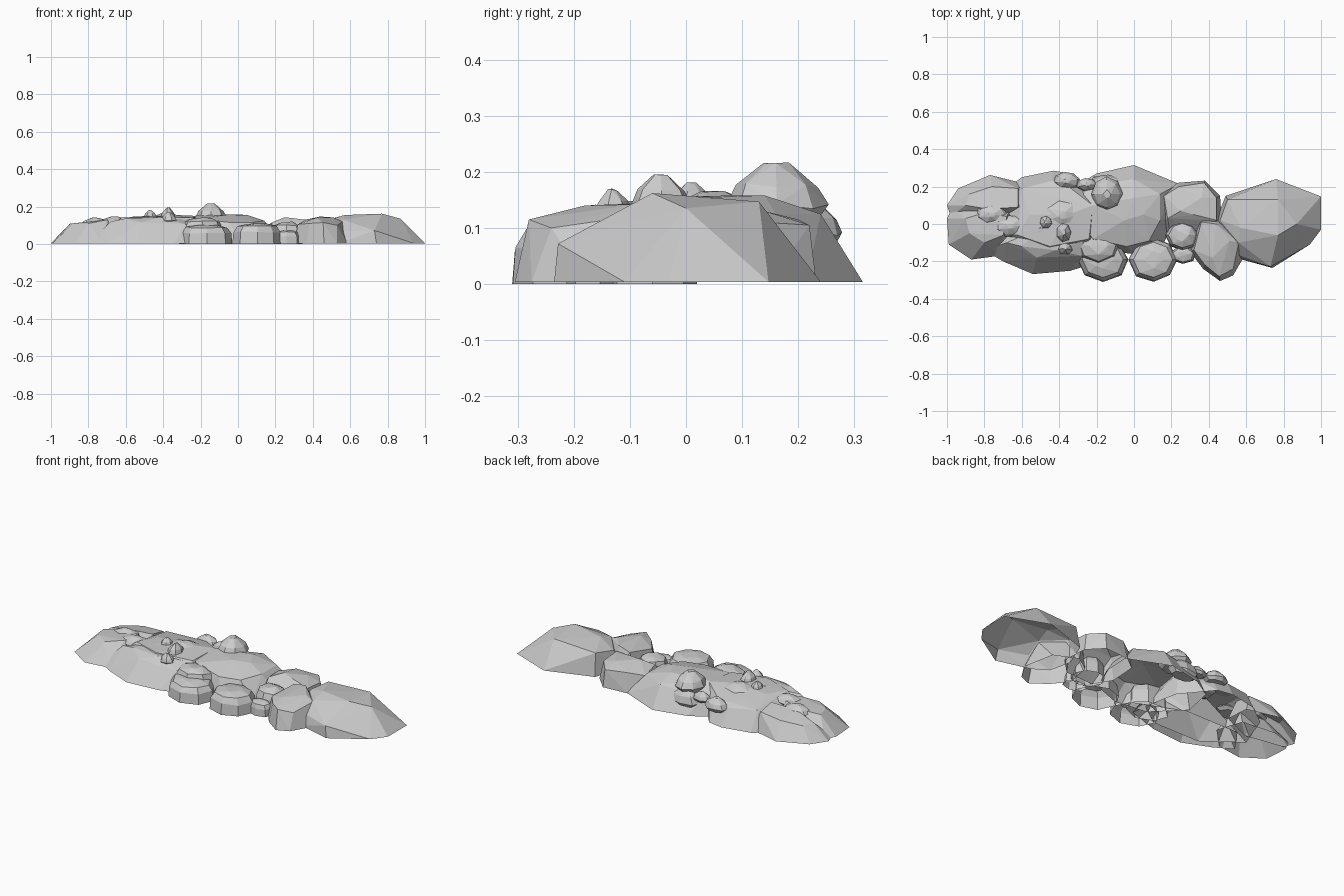
import bpy, bmesh, math, random

random.seed(4)


def hull(name, points, open_bottom):
    bm = bmesh.new()
    for p in points:
        bm.verts.new(p)
    res = bmesh.ops.convex_hull(bm, input=bm.verts[:])
    junk = {v for v in res["geom_interior"] + res["geom_unused"]
            if isinstance(v, bmesh.types.BMVert)}
    bmesh.ops.delete(bm, geom=list(junk), context='VERTS')
    bm.normal_update()
    if open_bottom:
        under = [f for f in bm.faces if f.normal.z < -0.95]
        bmesh.ops.delete(bm, geom=under, context='FACES')
    me = bpy.data.meshes.new(name)
    bm.to_mesh(me)
    bm.free()
    ob = bpy.data.objects.new(name, me)
    bpy.context.collection.objects.link(ob)


# Large rock: ground outline plus the corners of its faceted top
def rock(name, outline, tops):
    hull(name, [(x, y, 0.004) for x, y in outline] + tops, True)


# Small rock: stacked jittered rings (scale, height fraction)
def boulder(name, x, y, z0, rx, ry, h, rings, sides=7, turn=0.0, open_bottom=False):
    pts = []
    side_j = [random.uniform(0.93, 1.05) for _ in range(sides)]
    for k, (s, t) in enumerate(rings):
        for i in range(sides):
            a = turn + math.tau * i / sides
            r = s * side_j[i]
            zj = 0 if k == 0 else random.uniform(-0.08, 0.0) * h
            pts.append((x + rx * r * math.cos(a), y + ry * r * math.sin(a), z0 + t * h + zj))
    hull(name, pts, open_bottom)


# Big rocks, right to left
rock("right_rock",
     [(1, .147), (.76, .24), (.49, .15), (.43, 0), (.46, -.13), (.54, -.18), (.74, -.235), (.94, -.11), (1, -.03)],
     [(.5, .13, .135), (.77, .13, .147), (.57, -.02, .155), (.77, -.06, .162), (.87, .0, .135),
      (.73, -.228, .072), (.57, -.17, .07), (.56, -.1, .13), (.46, .02, .12)])
rock("back_right_rock",
     [(.15, .16), (.23, .22), (.38, .232), (.46, .15), (.47, .0), (.38, -.09), (.2, -.1), (.14, .0)],
     [(.16, .15, .1), (.24, .2, .115), (.375, .22, .105), (.44, .14, .11), (.25, .07, .143),
      (.32, .05, .135), (.36, .14, .13), (.18, .03, .115), (.44, .02, .12)])
rock("front_right_rock",
     [(.3, -.15), (.37, -.24), (.46, -.305), (.53, -.275), (.585, -.18), (.55, 0), (.42, .06), (.33, .0)],
     [(.32, -.14, .105), (.38, -.22, .11), (.455, -.28, .115), (.53, -.24, .1), (.42, -.18, .14),
      (.51, -.09, .142), (.44, .0, .147), (.36, .01, .13), (.56, -.1, .12)])
rock("centre_rock",
     [(0, .315), (.24, .215), (.23, .05), (.16, -.1), (0, -.16), (-.2, -.14), (-.36, .02), (-.32, .2), (-.2, .27)],
     [(0, .24, .125), (.14, .16, .125), (.14, .02, .125), (.08, -.09, .115), (-.04, -.12, .115),
      (-.05, .02, .157), (.05, .05, .155), (.0, .14, .158), (-.22, .1, .152), (-.25, .2, .1),
      (-.22, -.08, .135), (-.31, .05, .14)])
rock("left_middle_rock",
     [(-.72, .16), (-.6, .25), (-.43, .285), (-.34, .27), (-.2, .1), (-.16, -.1), (-.3, -.2), (-.6, -.2), (-.8, -.05)],
     [(-.6, .19, .115), (-.44, .23, .1), (-.35, .2, .12), (-.56, .05, .146), (-.35, .05, .156),
      (-.24, -.08, .14), (-.45, -.12, .147), (-.62, -.06, .143), (-.22, .1, .15)])
rock("left_front_rock",
     [(-.8, -.14), (-.7, -.2), (-.54, -.268), (-.34, -.25), (-.15, -.19), (-.12, -.1), (-.35, .0), (-.7, .0)],
     [(-.6, -.12, .137), (-.42, -.14, .142), (-.28, -.17, .105), (-.68, -.1, .12), (-.27, -.09, .13),
      (-.5, -.02, .15), (-.52, -.18, .115)])
rock("left_back_rock",
     [(-1, .1), (-.94, .19), (-.77, .262), (-.58, .215), (-.57, .08), (-.75, 0), (-.98, .04)],
     [(-.9, .1, .09), (-.88, .16, .085), (-.76, .2, .1), (-.62, .19, .11), (-.62, .09, .13), (-.78, .08, .122)])
rock("left_end_rock",
     [(-1, .03), (-.99, -.11), (-.87, -.19), (-.72, -.17), (-.6, -.05), (-.65, .1), (-.85, .12), (-.97, .09)],
     [(-.9, .03, .108), (-.88, -.05, .11), (-.8, -.1, .11), (-.7, -.06, .13), (-.68, .04, .135), (-.8, .06, .12)])

# Low, steep-sided rocks along the front edge
low = [(1.0, 0), (.96, .6), (.8, .88), (.4, 1)]
for name, x, y, rx, ry, h, n in [
        ("front_rock_a", .105, -.19, .13, .124, .112, 8),
        ("front_rock_b", -.165, -.19, .135, .115, .105, 8),
        ("front_rock_upper", -.19, -.125, .128, .09, .142, 7),
        ("front_pebble_large", .258, -.06, .09, .085, .12, 8),
        ("front_pebble_low", .26, -.165, .07, .05, .075, 7)]:
    boulder(name, x, y, .0, rx, ry, h, low, n, -math.pi / 2, True)

# Loose boulders and pebbles resting on the pile
ball = [(.75, 0), (1, .3), (.8, .65), (.25, 1)]
for name, x, y, z, rx, ry, h, n in [
        ("top_boulder", -.145, .16, .11, .083, .092, .107, 8),
        ("back_boulder", -.15, .215, .04, .095, .052, .1, 7),
        ("back_pebble_a", -.36, .23, .07, .07, .052, .075, 8),
        ("back_pebble_b", -.25, .21, .085, .06, .035, .055, 7),
        ("pebble_a", -.47, .01, .13, .036, .036, .052, 7),
        ("pebble_b", -.375, -.045, .125, .042, .055, .07, 7),
        ("pebble_c", -.37, -.13, .11, .042, .035, .06, 7),
        ("flat_stone_a", -.76, .05, .09, .085, .055, .052, 7),
        ("flat_stone_b", -.66, -.01, .10, .09, .06, .048, 7),
        ("flat_stone_c", -.38, .05, .11, .11, .09, .056, 7)]:
    boulder(name, x, y, z, rx, ry, h, ball, n, random.uniform(0, 1))
